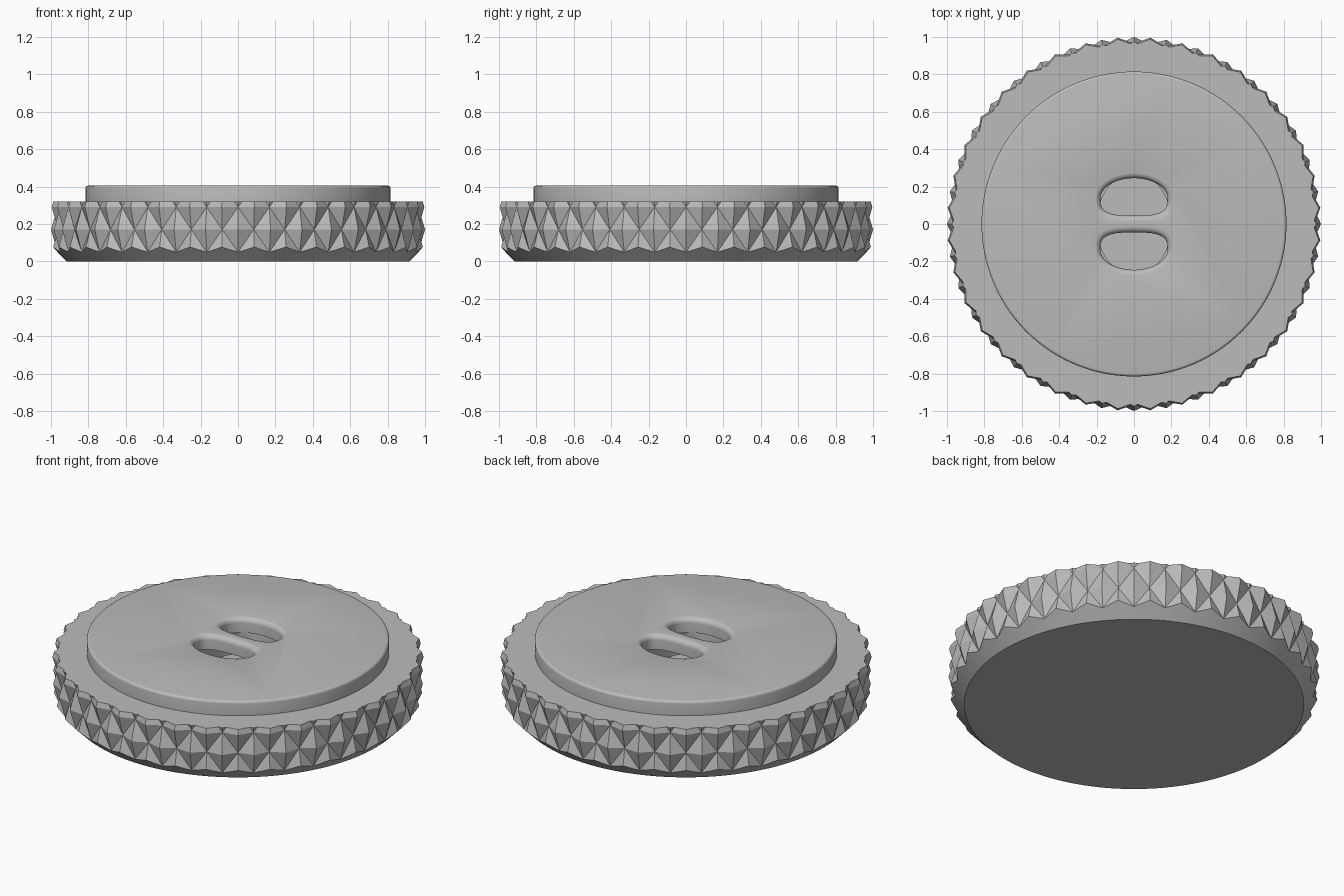
import bpy, bmesh
from math import sin, cos, pi, radians

if "Cube" in bpy.data.objects:
    bpy.data.objects.remove(bpy.data.objects["Cube"], do_unlink=True)

grey = bpy.data.materials.new("plain grey")
grey.use_nodes = True
colour = (0.5, 0.5, 0.5, 1)
grey.diffuse_color = colour
grey.node_tree.nodes["Principled BSDF"].inputs["Base Color"].default_value = colour


def loft(name, rings, split=None):
    """Closed solid through rings of points; split(row, column) picks the quad diagonal."""
    bm = bmesh.new()
    loops = [[bm.verts.new(p) for p in ring] for ring in rings]
    n = len(loops[0])
    for r, (low, high) in enumerate(zip(loops, loops[1:])):
        for i in range(n):
            j = (i + 1) % n
            a, b, c, d = low[i], low[j], high[j], high[i]
            if split is None:
                bm.faces.new((a, b, c, d))
            elif split(r, i):
                bm.faces.new((a, b, c))
                bm.faces.new((a, c, d))
            else:
                bm.faces.new((a, b, d))
                bm.faces.new((b, c, d))
    bm.faces.new(loops[0][::-1])
    bm.faces.new(loops[-1])
    bmesh.ops.recalc_face_normals(bm, faces=bm.faces)
    mesh = bpy.data.meshes.new(name)
    bm.to_mesh(mesh)
    bm.free()
    obj = bpy.data.objects.new(name, mesh)
    mesh.materials.append(grey)
    bpy.context.collection.objects.link(obj)
    return obj


def oval(rx, ry, z, n=144):
    return [(rx * cos(2 * pi * i / n), ry * sin(2 * pi * i / n), z) for i in range(n)]


def lathe(name, profile):
    return loft(name, [oval(r, r, z) for r, z in profile])


def boolean(obj, cutter, operation):
    mod = obj.modifiers.new(operation.title(), 'BOOLEAN')
    mod.object, mod.operation, mod.solver = cutter, operation, 'EXACT'
    bpy.context.view_layer.objects.active = obj
    bpy.ops.object.modifier_apply(modifier=mod.name)
    bpy.data.objects.remove(cutter, do_unlink=True)


def shade(obj, angle):
    bpy.ops.object.select_all(action='DESELECT')
    obj.select_set(True)
    bpy.context.view_layer.objects.active = obj
    bpy.ops.object.shade_smooth_by_angle(angle=radians(angle))


# Knurled grip: peaks and groove crossings alternate like a chequerboard
TEETH, DEPTH, PITCH = 36, 0.035, 0.12


def knurl_ring(row):
    ring = []
    for i in range(2 * TEETH):
        r = 1 - DEPTH * ((row + i) % 2)
        a = pi * i / TEETH
        ring.append((r * cos(a), r * sin(a), -0.07 + PITCH * row))
    return ring


body = loft("knurled_body", [knurl_ring(k) for k in range(5)],
            lambda r, i: (r + i) % 2 == 1)
# Trim to height with a chamfered foot
boolean(body, lathe("body_envelope", [(0.915, 0), (1.035, 0.12), (1.035, 0.32)]), 'INTERSECT')
# Hollow under the bar
boolean(body, loft("hollow_cutter", [oval(0.2, 0.27, 0.2), oval(0.2, 0.27, 0.5)]), 'DIFFERENCE')
shade(body, 18)

# Raised top disc with a softened rim
TOP, R = 0.405, 0.815
rim = [(R - 0.015 * (1 - cos(t * pi / 8)), TOP - 0.015 * (1 - sin(t * pi / 8))) for t in range(5)]
disc = lathe("top_disc", [(R, 0.32)] + rim)


# Two D-shaped slots with flared, rounded mouths
def slot_ring(grow, z, side, n=64):
    ring = []
    for i in range(n):
        c, s = cos(2 * pi * i / n), sin(2 * pi * i / n)
        power = 1 if s >= 0 else 0.65
        x = (0.18 + grow) * abs(c) ** power * (1 if c > 0 else -1)
        y = (0.11 + grow) * s if s >= 0 else -(0.09 + grow) * abs(s) ** power
        ring.append((x, side * (0.135 + y), z))
    return ring


for side in (1, -1):
    F = 0.03
    rings = [slot_ring(0, 0.25, side)]
    rings += [slot_ring(F * (1 - cos(t * pi / 12)), TOP - F + F * sin(t * pi / 12), side)
              for t in range(6)]
    rings.append(slot_ring(F, TOP + 0.001, side))
    boolean(disc, loft("slot_cutter", rings), 'DIFFERENCE')
shade(disc, 35)
